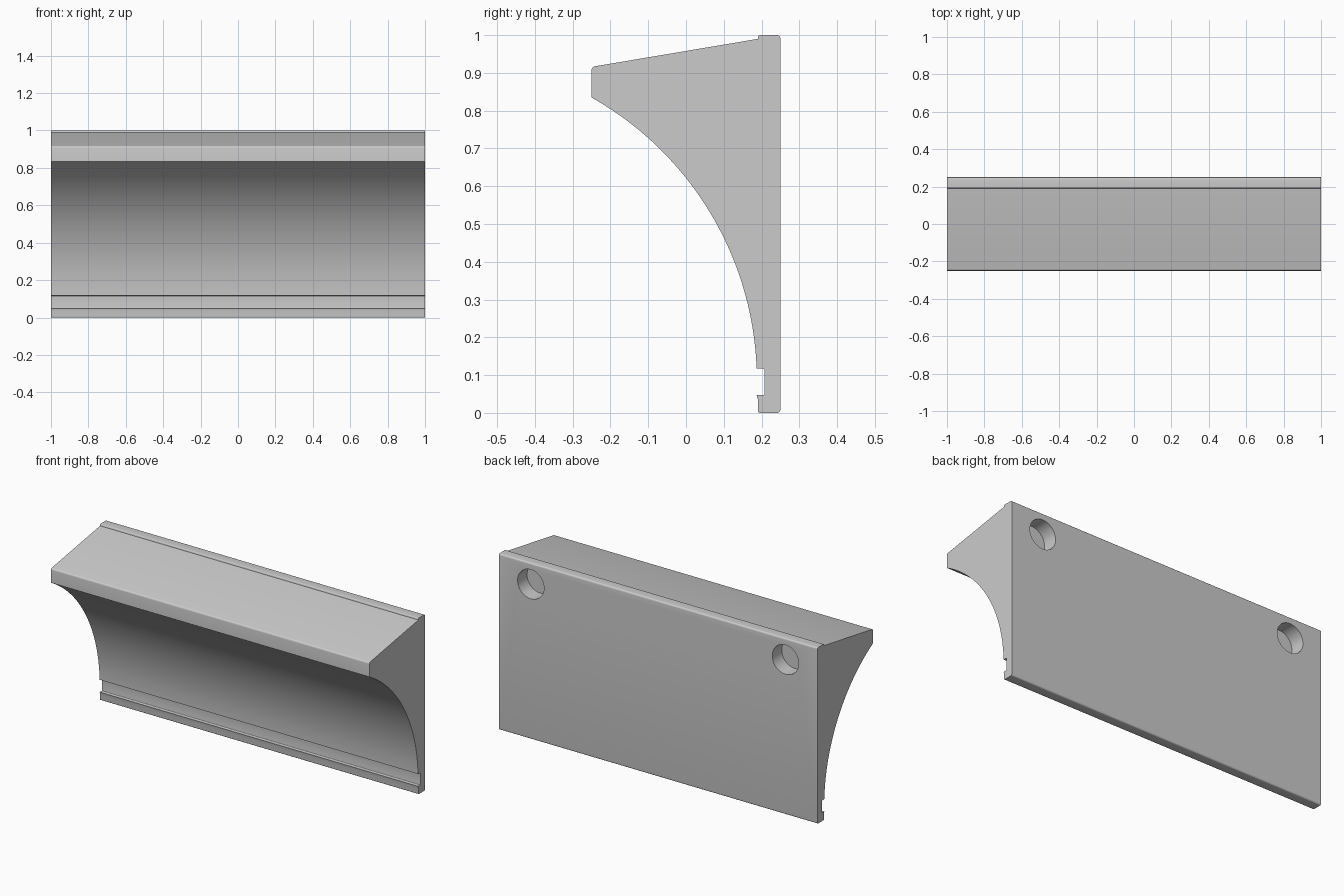
import bpy, bmesh
from math import sin, cos, atan2, pi
from mathutils import Vector

if "Cube" in bpy.data.objects:
    bpy.data.objects.remove(bpy.data.objects["Cube"])


def fillet(prev, corner, nxt, r, n=5):
    """Rounded corner as a short run of points (y, z)."""
    p, c, q = Vector(prev), Vector(corner), Vector(nxt)
    a, b = (p - c).normalized(), (q - c).normalized()
    half = a.angle(b) / 2
    t = r * cos(half) / sin(half)
    centre = c + (a + b).normalized() * (r / sin(half))
    s, e = c + a * t - centre, c + b * t - centre
    a0, a1 = atan2(s.y, s.x), atan2(e.y, e.x)
    d = (a1 - a0 + pi) % (2 * pi) - pi
    return [(centre.x + r * cos(a0 + d * i / n), centre.y + r * sin(a0 + d * i / n))
            for i in range(n + 1)]


# Side profile corners (y, z, corner radius), with the cove arc inserted in the middle
CY, CZ, R = -0.6725, 0.0858, 0.860
A0 = atan2(0.117 - CZ, 0.187 - CY)
A1 = atan2(0.835 - CZ, -0.25 - CY)
cove = [(CY + R * cos(A0 + (A1 - A0) * i / 40), CZ + R * sin(A0 + (A1 - A0) * i / 40), 0)
        for i in range(41)]
corners = [(0.25, 0, 0.009), (0.19, 0, 0.006), (0.19, 0.036, 0), (0.187, 0.047, 0),
           (0.208, 0.047, 0.004), (0.208, 0.117, 0.004)] + cove + [
           (-0.25, 0.916, 0.011), (0.19, 0.99, 0), (0.192, 1.0, 0.005), (0.25, 1.0, 0.009)]

profile = []
for i, (y, z, r) in enumerate(corners):
    if r:
        profile += fillet(corners[i - 1][:2], (y, z), corners[(i + 1) % len(corners)][:2], r)
    else:
        profile.append((y, z))

# Ledge body: profile swept along x
bm = bmesh.new()
face = bm.faces.new([bm.verts.new((-1, y, z)) for y, z in profile])
ext = bmesh.ops.extrude_face_region(bm, geom=[face], use_keep_orig=True)
bmesh.ops.translate(bm, vec=(2, 0, 0),
                    verts=[v for v in ext["geom"] if isinstance(v, bmesh.types.BMVert)])
bmesh.ops.recalc_face_normals(bm, faces=bm.faces)
mesh = bpy.data.meshes.new("picture_ledge")
bm.to_mesh(mesh)
bm.free()
ledge = bpy.data.objects.new("picture_ledge", mesh)
bpy.context.collection.objects.link(ledge)

# Blind mounting holes in the back
DEPTH = 0.085
for x in (-0.8, 0.8):
    bpy.ops.mesh.primitive_cylinder_add(vertices=48, radius=0.083, depth=2 * DEPTH,
                                        location=(x, 0.25, 0.88), rotation=(pi / 2, 0, 0))
    cutter = bpy.context.object
    cutter.name = "hole_cutter"
    cutter.hide_render = True
    mod = ledge.modifiers.new("mounting_hole", "BOOLEAN")
    mod.operation, mod.solver, mod.object = "DIFFERENCE", "EXACT", cutter
    bpy.context.view_layer.objects.active = ledge
    bpy.ops.object.modifier_apply(modifier=mod.name)
    bpy.data.objects.remove(cutter)

# Smooth cove and roundings, crisp edges
bpy.ops.object.select_all(action="DESELECT")
ledge.select_set(True)
bpy.context.view_layer.objects.active = ledge
bpy.ops.object.shade_smooth_by_angle(angle=0.5)
